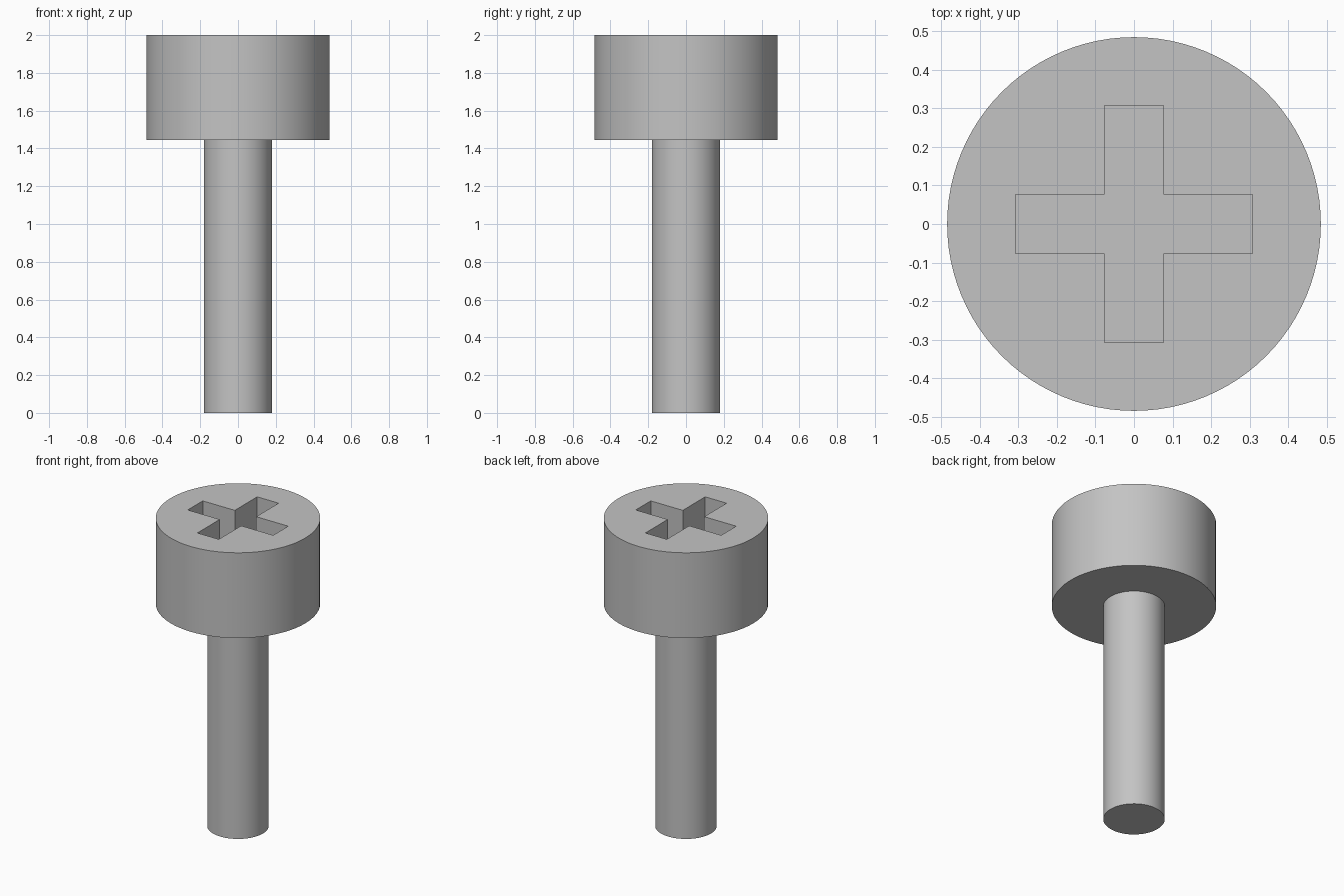
import bpy
import bmesh
import math

cube = bpy.data.objects.get("Cube")
if cube:
    bpy.data.objects.remove(cube, do_unlink=True)

HEIGHT, HEAD_BASE = 2.0, 1.446
HEAD_R, SHAFT_R = 0.484, 0.181
ARM, HALF_WIDTH, DEPTH = 0.307, 0.077, 0.28
SEGMENTS = 96

steel = bpy.data.materials.new("steel grey")
steel.use_nodes = True
GREY = (0.55, 0.55, 0.55, 1)
steel.diffuse_color = GREY
steel.node_tree.nodes["Principled BSDF"].inputs["Base Color"].default_value = GREY


def cylinder(name, radius, bottom, top):
    bpy.ops.mesh.primitive_cylinder_add(
        vertices=SEGMENTS, radius=radius, depth=top - bottom,
        location=(0, 0, (top + bottom) / 2))
    obj = bpy.context.object
    obj.name = name
    obj.data.materials.append(steel)
    return obj


def cross_cutter():
    """Plus-shaped prism: one arm corner set turned four times."""
    bm = bmesh.new()
    arm = [(ARM, -HALF_WIDTH), (ARM, HALF_WIDTH), (HALF_WIDTH, HALF_WIDTH)]
    verts = []
    for quarter in range(4):
        a = quarter * math.pi / 2
        c, s = math.cos(a), math.sin(a)
        verts += [bm.verts.new((x * c - y * s, x * s + y * c, HEIGHT - DEPTH))
                  for x, y in arm]
    floor = bm.faces.new(verts)
    lifted = bmesh.ops.extrude_face_region(bm, geom=[floor], use_keep_orig=True)["geom"]
    bmesh.ops.translate(bm, vec=(0, 0, DEPTH + 0.1),
                        verts=[v for v in lifted if isinstance(v, bmesh.types.BMVert)])
    bmesh.ops.recalc_face_normals(bm, faces=bm.faces)
    mesh = bpy.data.meshes.new("recess_cutter")
    bm.to_mesh(mesh)
    bm.free()
    mesh.materials.append(steel)
    obj = bpy.data.objects.new("recess_cutter", mesh)
    bpy.context.collection.objects.link(obj)
    obj.hide_render = True
    return obj


# Shaft
shaft = cylinder("shaft", SHAFT_R, 0, HEAD_BASE)

# Head with cross-shaped drive recess
head = cylinder("head", HEAD_R, HEAD_BASE, HEIGHT)
cutter = cross_cutter()
cut = head.modifiers.new("drive_recess", 'BOOLEAN')
cut.operation = 'DIFFERENCE'
cut.solver = 'EXACT'
cut.object = cutter
bpy.context.view_layer.objects.active = head
bpy.ops.object.modifier_apply(modifier=cut.name)
bpy.data.objects.remove(cutter, do_unlink=True)

# Round sides smooth, rims and recess edges sharp
for obj in (shaft, head):
    bpy.ops.object.select_all(action='DESELECT')
    obj.select_set(True)
    bpy.context.view_layer.objects.active = obj
    bpy.ops.object.shade_smooth_by_angle(angle=math.radians(30))
